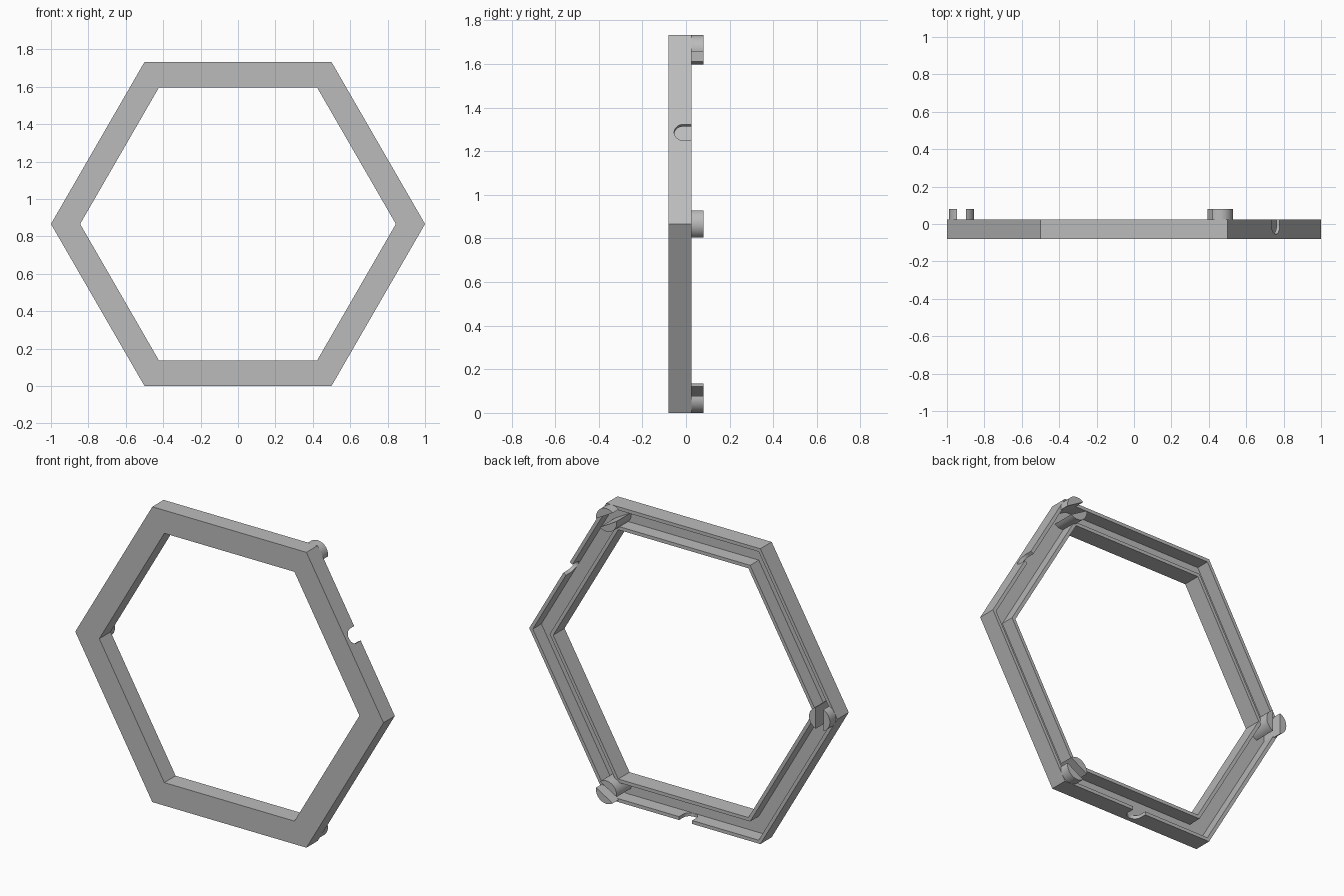
import bpy, bmesh
from math import sin, cos, pi, radians, sqrt, asin
from mathutils import Matrix, Vector

cube = bpy.data.objects.get("Cube")
if cube:
    bpy.data.objects.remove(cube)

grey = bpy.data.materials.new("mid_grey")
grey.use_nodes = True
colour = (0.5, 0.5, 0.5, 1)
grey.diffuse_color = colour
grey.node_tree.nodes["Principled BSDF"].inputs["Base Color"].default_value = colour

# Main dimensions: apothems of the hexagon and depths along y
APO = sqrt(3) / 2
OUTER, INNER, WALL = APO, 0.731, 0.02
FRONT, FLOOR, RIM, TIP = -0.08, -0.055, 0.025, 0.08
CENTRE = Vector((0, 0, APO))


def finish(bm, name):
    bmesh.ops.recalc_face_normals(bm, faces=bm.faces)
    mesh = bpy.data.meshes.new(name)
    bm.to_mesh(mesh)
    bm.free()
    mesh.materials.append(grey)
    obj = bpy.data.objects.new(name, mesh)
    bpy.context.collection.objects.link(obj)
    return obj


def prism(name, outline, y0, y1, matrix=None):
    """Extrude an (x, z) outline along y."""
    bm = bmesh.new()
    face = bm.faces.new([bm.verts.new((x, y0, z)) for x, z in outline])
    new = bmesh.ops.extrude_face_region(bm, geom=[face])["geom"]
    verts = [v for v in new if isinstance(v, bmesh.types.BMVert)]
    bmesh.ops.translate(bm, vec=(0, y1 - y0, 0), verts=verts)
    if matrix:
        bm.transform(matrix)
    return finish(bm, name)


def about_centre(degrees):
    """Turn +x towards +z by the given angle, about the hexagon centre."""
    return Matrix.Translation(CENTRE) @ Matrix.Rotation(-radians(degrees), 4, "Y")


# Hexagonal frame: a channel section, open at the back, swept round six corners
section = [(OUTER, FRONT), (OUTER, RIM), (OUTER - WALL, RIM), (OUTER - WALL, FLOOR),
           (INNER + WALL, FLOOR), (INNER + WALL, RIM), (INNER, RIM), (INNER, FRONT)]
bm = bmesh.new()
rings = []
for k in range(6):
    a = k * pi / 3
    rings.append([bm.verts.new(CENTRE + Vector((cos(a), 0, sin(a))) * (r / APO) + Vector((0, y, 0)))
                  for r, y in section])
for k in range(6):
    here, after = rings[k], rings[(k + 1) % 6]
    for i in range(len(section)):
        j = (i + 1) % len(section)
        bm.faces.new((here[i], here[j], after[j], after[i]))
frame = finish(bm, "hexagon_frame")

# Round-bottomed cable notches through the outer wall of two sides
R, SHIFT = 0.0425, -0.015
arc = [(R * cos(t * pi / 16), -R * sin(t * pi / 16)) for t in range(17)]
outline = [(R, 0.1)] + arc + [(-R, 0.1)]
for angle in (30, 270):
    # local axes: x outwards, y depth, z along the side
    bm = bmesh.new()
    face = bm.faces.new([bm.verts.new((OUTER - WALL - 0.01, y + FLOOR + R + 0.0005, s + SHIFT))
                         for s, y in outline])
    new = bmesh.ops.extrude_face_region(bm, geom=[face])["geom"]
    bmesh.ops.translate(bm, vec=(0.06, 0, 0),
                        verts=[v for v in new if isinstance(v, bmesh.types.BMVert)])
    bm.transform(about_centre(angle))
    cutter = finish(bm, "notch_cutter")
    mod = frame.modifiers.new("notch", "BOOLEAN")
    mod.operation, mod.solver, mod.object = "DIFFERENCE", "EXACT", cutter
    bpy.context.view_layer.objects.active = frame
    bpy.ops.object.modifier_apply(modifier=mod.name)
    bpy.data.objects.remove(cutter)

# Slotted round posts in alternate corners, each made of two facing segments
POST_R, HALF_SLOT = 0.0675, 0.025
post_centre = (OUTER + INNER) / 2 / APO
start = asin(HALF_SLOT / POST_R)
for angle, corner in ((60, "top"), (180, "side"), (300, "bottom")):
    for sign, part in ((1, "outer"), (-1, "inner")):
        points = []
        for i in range(17):
            t = start + (pi - 2 * start) * i / 16
            points.append((post_centre + sign * POST_R * sin(t), POST_R * cos(t)))
        post = prism(f"{corner}_post_{part}", points, FLOOR - 0.005, TIP, about_centre(angle))
        bpy.ops.object.select_all(action="DESELECT")
        post.select_set(True)
        bpy.context.view_layer.objects.active = post
        bpy.ops.object.shade_smooth_by_angle(angle=radians(30))
